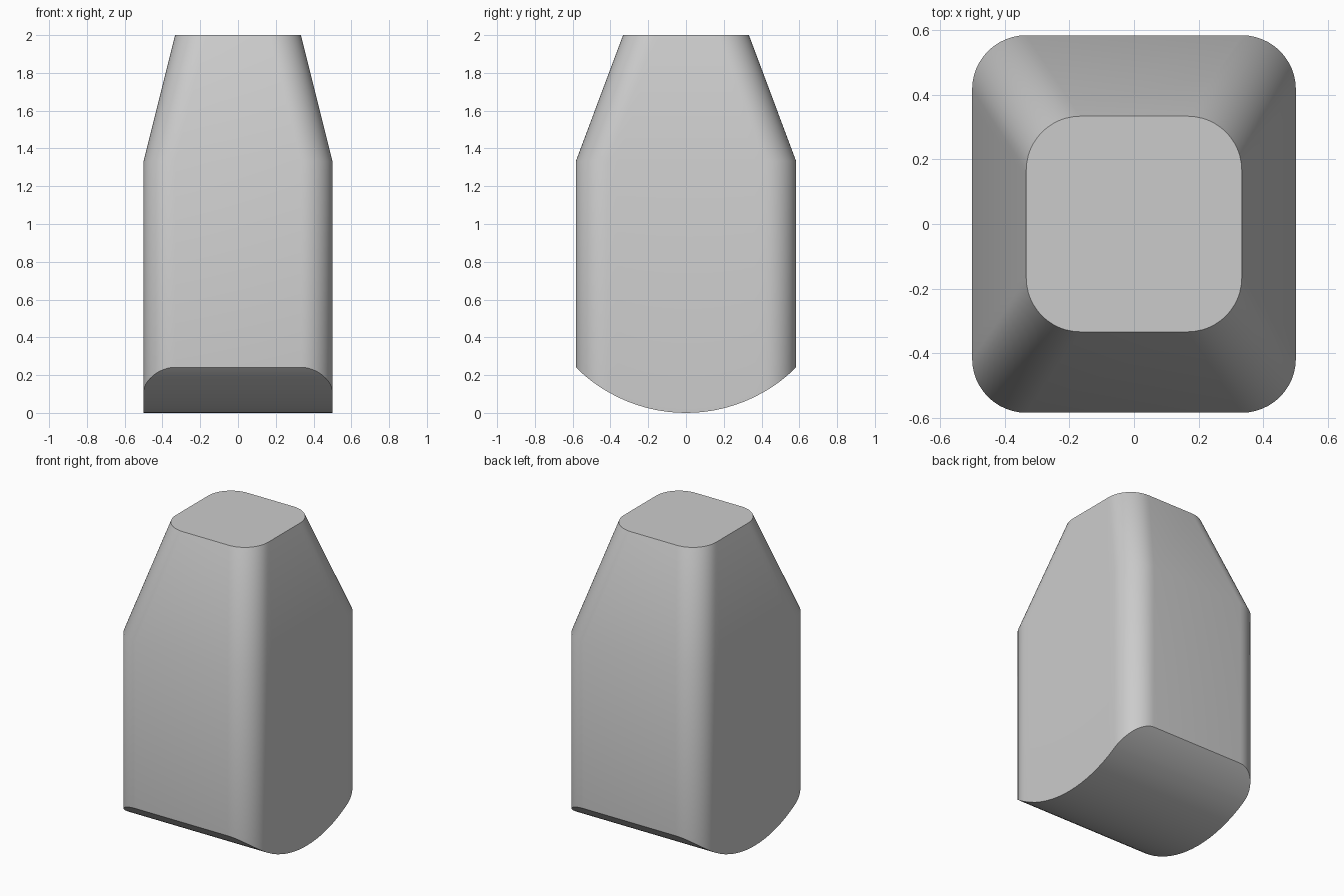
import bpy
import bmesh
import math

cube = bpy.data.objects.get("Cube")
if cube:
    bpy.data.objects.remove(cube, do_unlink=True)

CORNER_STEPS, SIDE_STEPS = 12, 16
RADIUS = 0.167


def half_outline(hx, hy):
    """Right half of a rounded rectangle, from front to back."""
    cx, cy = hx - RADIUS, hy - RADIUS
    arc = [(cx + RADIUS * math.sin(a), cy + RADIUS * math.cos(a))
           for a in (math.pi / 2 * i / CORNER_STEPS for i in range(CORNER_STEPS + 1))]
    front = [(x, -y) for x, y in arc]
    side = [(hx, cy * (2 * i / SIDE_STEPS - 1)) for i in range(1, SIDE_STEPS)]
    return front + side + arc[::-1]


def belly(y):
    """Height of the cylindrical underside."""
    r = 0.825
    return r - math.sqrt(r * r - y * y)


# Body: upright rounded block with a tapered top and a curved underside
bm = bmesh.new()
sections = [(0.5, 0.583, belly), (0.5, 0.583, lambda y: 1.333), (0.333, 0.333, lambda y: 2.0)]
rings = []
for hx, hy, height in sections:
    half = half_outline(hx, hy)
    right = [bm.verts.new((x, y, height(y))) for x, y in half]
    left = [bm.verts.new((-x, y, height(y))) for x, y in half]
    rings.append((right, left))

# Walls
for (r0, l0), (r1, l1) in zip(rings, rings[1:]):
    low, high = r0 + l0[::-1], r1 + l1[::-1]
    n = len(low)
    for i in range(n):
        j = (i + 1) % n
        bm.faces.new((low[i], low[j], high[j], high[i]))

# Flat top and underside strips
right, left = rings[-1]
bm.faces.new(right + left[::-1])
right, left = rings[0]
for i in range(len(right) - 1):
    bm.faces.new((right[i], left[i], left[i + 1], right[i + 1]))
bmesh.ops.recalc_face_normals(bm, faces=bm.faces)

mesh = bpy.data.meshes.new("body")
bm.to_mesh(mesh)
bm.free()
body = bpy.data.objects.new("body", mesh)
bpy.context.collection.objects.link(body)

# Plain grey finish
grey = bpy.data.materials.new("light grey")
grey.use_nodes = True
colour = (0.6, 0.6, 0.6, 1)
grey.diffuse_color = colour
grey.node_tree.nodes["Principled BSDF"].inputs["Base Color"].default_value = colour
mesh.materials.append(grey)

# Smooth corners, crisp rims
bpy.ops.object.select_all(action='DESELECT')
body.select_set(True)
bpy.context.view_layer.objects.active = body
bpy.ops.object.shade_smooth_by_angle(angle=math.radians(30))
